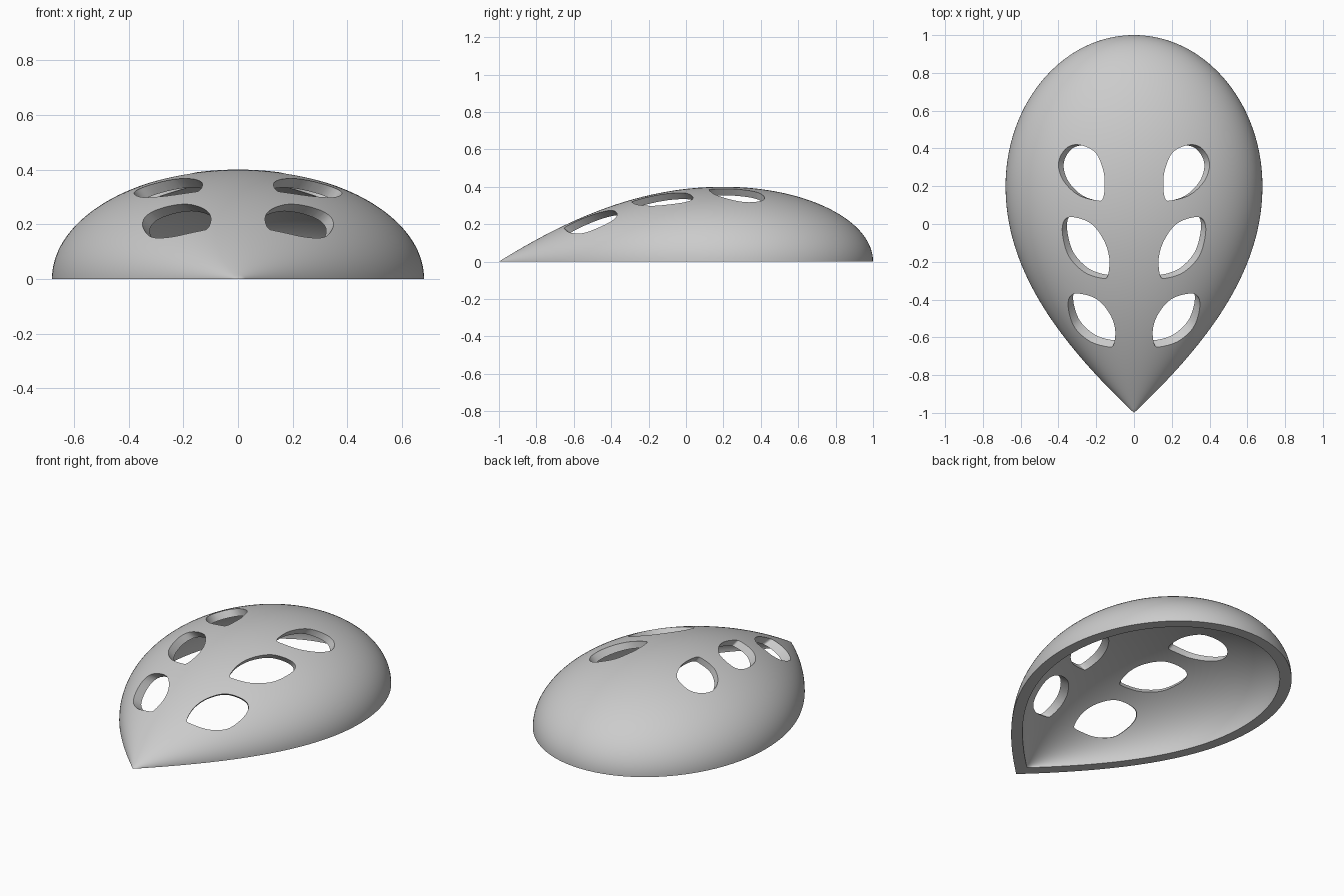
import bpy, bmesh, math
from mathutils import Vector

cube = bpy.data.objects.get("Cube")
if cube:
    bpy.data.objects.remove(cube, do_unlink=True)

WIDTH, HEIGHT, WALL, WIDEST = 0.68, 0.4, 0.065, 0.2
RATIO = HEIGHT / WIDTH
STEPS, ARC = 48, 72


def bezier(a, b, c, d, t):
    s = 1 - t
    return a * s**3 + b * 3 * s * s * t + c * 3 * s * t * t + d * t**3


def teardrop(tip, width, back):
    """Half outline as (y, half width), from the pointed front to the round back."""
    reach = (WIDEST - tip) / 3
    bulge = 0.5523
    front = [Vector(p) for p in ((tip, 0), (tip + reach, reach * 1.06),
                                 (WIDEST - reach * 1.06, width), (WIDEST, width))]
    rear = [Vector(p) for p in ((WIDEST, width), (WIDEST + (back - WIDEST) * bulge, width),
                                (back, width * bulge), (back, 0))]
    points = [bezier(*front, i / STEPS) for i in range(STEPS)]
    return points + [bezier(*rear, i / STEPS) for i in range(STEPS + 1)]


outer = teardrop(-1, WIDTH, 1)
inner = teardrop(-1 + WALL * 1.4, WIDTH - WALL, 1 - WALL)


def half_width(y):
    for a, b in zip(outer, outer[1:]):
        if a.x <= y <= b.x:
            return a.y + (b.y - a.y) * (y - a.x) / (b.x - a.x)
    return 0


def surface(x, y):
    return Vector((x, y, RATIO * math.sqrt(max(half_width(y)**2 - x * x, 0))))


def wall_direction(x, y):
    """Direction through the wall: the round body's normal, flattened with the body."""
    e = 0.02
    along_x = surface(x + e, y) - surface(x - e, y)
    along_y = surface(x, y + e) - surface(x, y - e)
    normal = along_x.cross(along_y)
    normal.z *= RATIO**2
    return normal.normalized()


def make_object(name, bm):
    bmesh.ops.recalc_face_normals(bm, faces=bm.faces)
    mesh = bpy.data.meshes.new(name)
    bm.to_mesh(mesh)
    bm.free()
    obj = bpy.data.objects.new(name, mesh)
    bpy.context.collection.objects.link(obj)
    return obj


# Hollow half teardrop: every ring runs over the outside and back along the inside
bm = bmesh.new()
angles = [math.pi * k / ARC for k in range(ARC + 1)]
rings = []
for o, i in zip(outer, inner):
    ring = [(p.y * math.cos(a), p.x, p.y * RATIO * math.sin(a))
            for p, sweep in ((o, angles), (i, angles[::-1])) for a in sweep]
    rings.append([bm.verts.new(p) for p in ring])
for r, s in zip(rings, rings[1:]):
    for k in range(len(r)):
        n = (k + 1) % len(r)
        bm.faces.new((r[k], r[n], s[n], s[k]))
bmesh.ops.remove_doubles(bm, verts=bm.verts, dist=0.00005)
shell = make_object("shell", bm)

# Leaf-shaped openings, given around their centres
LEAF = [(-.12, .118), (-.075, .14), (.025, .11), (.093, .033), (.122, -.05),
        (.114, -.13), (.084, -.142), (-.01, -.114), (-.09, -.043), (-.124, .05)]
ROUND_LEAF = [(-.122, .05), (-.085, .125), (-.02, .148), (.07, .11), (.113, .02),
              (.123, -.06), (.113, -.137), (.08, -.147), (-.02, -.117), (-.097, -.04)]


def smooth_loop(points, cuts=6):
    """Closed curve through the points."""
    p = [Vector(q) for q in points]
    out = []
    for k in range(len(p)):
        a, b, c, d = (p[(k + j) % len(p)] for j in (-1, 0, 1, 2))
        out += [bezier(b, b + (c - a) / 6, c - (d - b) / 6, c, j / cuts) for j in range(cuts)]
    return out


bm = bmesh.new()
for leaf, cx, cy, stretch in ((ROUND_LEAF, -.278, .272, 1), (LEAF, -.253, -.124, 1.15),
                              (LEAF, -.222, -.508, 1)):
    for side in (1, -1):
        through = wall_direction(side * cx, cy)
        base = [surface(side * (cx + p.x), cy + p.y * stretch) for p in smooth_loop(leaf)]
        top = [bm.verts.new(p + through * 0.08) for p in base]
        low = [bm.verts.new(p - through * 0.1) for p in base]
        bm.faces.new(top)
        bm.faces.new(low)
        for k in range(len(top)):
            n = (k + 1) % len(top)
            bm.faces.new((top[k], top[n], low[n], low[k]))
bmesh.ops.triangulate(bm, faces=[f for f in bm.faces if len(f.verts) > 4])
cutter = make_object("opening_cutter", bm)
cutter.hide_render = True

# Cut the openings, then drop the cutter
cut = shell.modifiers.new("openings", "BOOLEAN")
cut.operation = "DIFFERENCE"
cut.solver = "EXACT"
cut.object = cutter
bpy.ops.object.select_all(action="DESELECT")
shell.select_set(True)
bpy.context.view_layer.objects.active = shell
bpy.ops.object.modifier_apply(modifier=cut.name)
bpy.data.objects.remove(cutter, do_unlink=True)

# Plain grey finish
grey = bpy.data.materials.new("plain_grey")
grey.use_nodes = True
colour = (0.6, 0.6, 0.6, 1)
grey.diffuse_color = colour
grey.node_tree.nodes["Principled BSDF"].inputs["Base Color"].default_value = colour
shell.data.materials.clear()
shell.data.materials.append(grey)
for face in shell.data.polygons:
    face.material_index = 0
bpy.ops.object.shade_smooth_by_angle(angle=math.radians(35))
